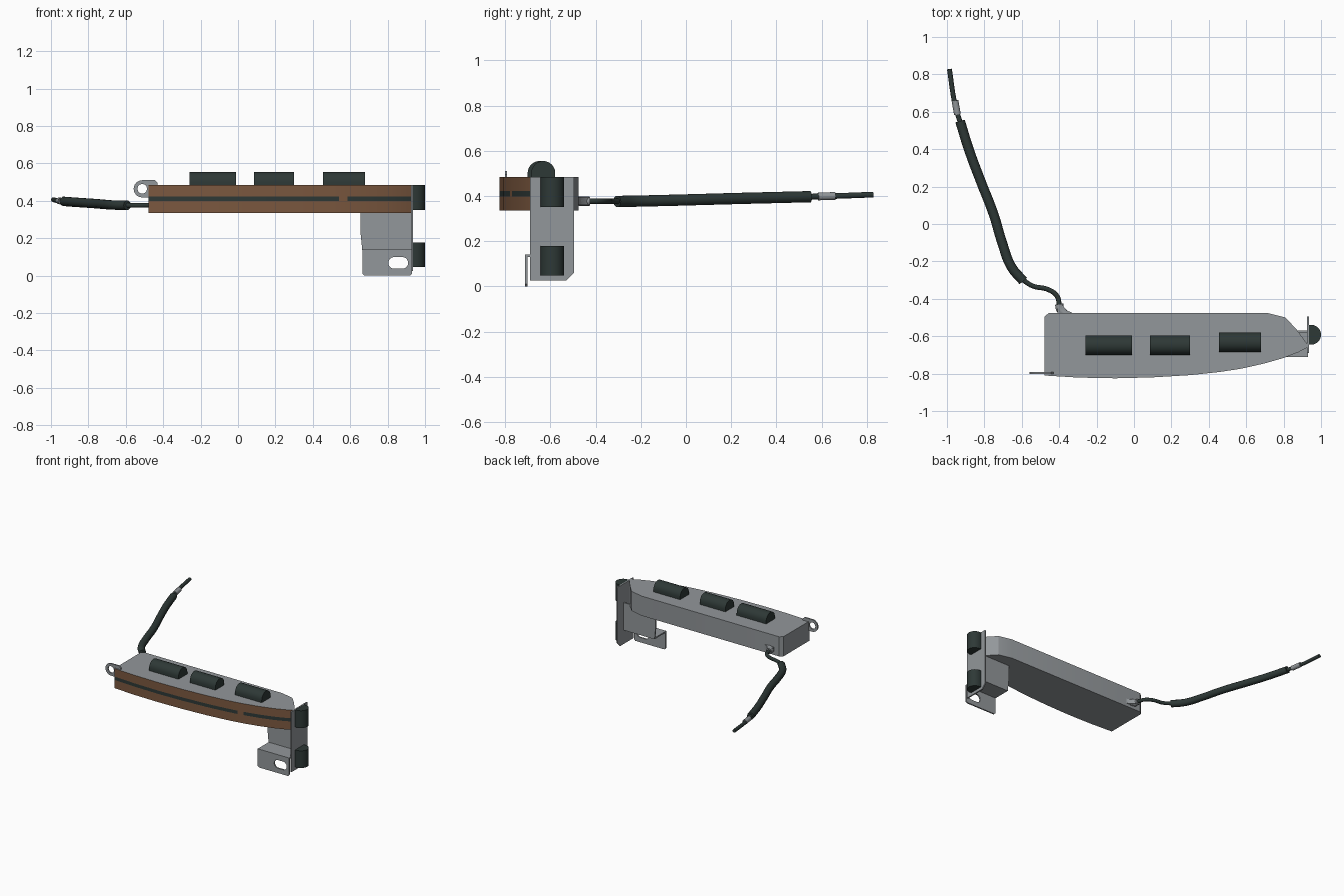
import bpy, bmesh, math
from mathutils import Vector

cube = bpy.data.objects.get("Cube")
if cube:
    bpy.data.objects.remove(cube, do_unlink=True)


def material(name, rgb):
    m = bpy.data.materials.new(name)
    m.use_nodes = True
    m.diffuse_color = (*rgb, 1)
    m.node_tree.nodes["Principled BSDF"].inputs["Base Color"].default_value = (*rgb, 1)
    return m


steel = material("grey steel", (0.29, 0.31, 0.325))
brown = material("brown panel", (0.2, 0.098, 0.05))
dark = material("dark rubber", (0.027, 0.04, 0.037))


def finish(obj, angle=30):
    bpy.ops.object.select_all(action='DESELECT')
    obj.select_set(True)
    bpy.context.view_layer.objects.active = obj
    bpy.ops.object.shade_smooth_by_angle(angle=math.radians(angle))
    return obj


def to_object(name, bm, mats):
    bmesh.ops.recalc_face_normals(bm, faces=bm.faces)
    mesh = bpy.data.meshes.new(name)
    bm.to_mesh(mesh)
    bm.free()
    for m in mats:
        mesh.materials.append(m)
    obj = bpy.data.objects.new(name, mesh)
    bpy.context.collection.objects.link(obj)
    return finish(obj)


def prism(name, axis, lo, hi, mat, *loops):
    """Flat outline (later loops are holes) extruded along an axis."""
    bm = bmesh.new()

    def place(p):
        v = list(p)
        v.insert(axis, lo)
        return bm.verts.new(v)

    for loop in loops:
        vs = [place(p) for p in loop]
        for a, b in zip(vs, vs[1:] + vs[:1]):
            bm.edges.new((a, b))
    bmesh.ops.triangle_fill(bm, edges=bm.edges[:], use_beauty=True)
    out = bmesh.ops.extrude_face_region(bm, geom=bm.faces[:])
    shift = Vector((0, 0, 0))
    shift[axis] = hi - lo
    moved = [g for g in out["geom"] if isinstance(g, bmesh.types.BMVert)]
    bmesh.ops.translate(bm, verts=moved, vec=shift)
    return to_object(name, bm, [mat])


def arc(cx, cy, r, start, end, n=12):
    return [(cx + r * math.cos(math.radians(start + (end - start) * i / n)),
             cy + r * math.sin(math.radians(start + (end - start) * i / n)))
            for i in range(n + 1)]


def slot(cx, cy, half, r):
    return arc(cx + half, cy, r, -90, 90) + arc(cx - half, cy, r, 90, 270)


def tube(name, points, radius, mat):
    curve = bpy.data.curves.new(name, 'CURVE')
    curve.dimensions = '3D'
    curve.bevel_depth = radius
    curve.bevel_resolution = 3
    curve.resolution_u = 6
    curve.use_fill_caps = True
    s = curve.splines.new('BEZIER')
    s.bezier_points.add(len(points) - 1)
    for bp, p in zip(s.bezier_points, points):
        bp.co = p
        bp.handle_left_type = bp.handle_right_type = 'AUTO'
    curve.materials.append(mat)
    obj = bpy.data.objects.new(name, curve)
    bpy.context.collection.objects.link(obj)
    bpy.ops.object.select_all(action='DESELECT')
    obj.select_set(True)
    bpy.context.view_layer.objects.active = obj
    bpy.ops.object.convert(target='MESH')
    return finish(bpy.context.object, 40)


# Body: curved brown front with a dark stripe, steel elsewhere
front = [(-.478, -.81), (-.3, -.821), (-.1, -.825), (.1, -.82), (.3, -.808), (.45, -.792),
         (.54, -.779), (.585, -.771), (.7, -.745), (.8, -.716), (.88, -.685), (.93, -.658)]
back = [(.925, -.64), (.87, -.565), (.81, -.5), (.71, -.475), (-.455, -.475), (-.478, -.495)]
outline = front + back
bm = bmesh.new()
rings = [[bm.verts.new((x, y, z)) for x, y in outline] for z in (.335, .398, .423, .485)]
bm.faces.new(rings[0])
bm.faces.new(rings[-1])
for level in range(3):
    for i in range(len(outline)):
        j = (i + 1) % len(outline)
        f = bm.faces.new((rings[level][i], rings[level][j],
                          rings[level + 1][j], rings[level + 1][i]))
        if j and j < len(front):
            gap = .54 < f.calc_center_median().x < .585
            f.material_index = 2 if level == 1 and not gap else 1
to_object("body", bm, [steel, brown, dark])

# Rubber pads on top of the body
for i, (x0, x1, y) in enumerate([(-.26, -.012, -.648), (.085, .3, -.648), (.455, .68, -.632)]):
    r = .053
    dome = [(y + r, .484)] + arc(y, .502, r, 0, 180) + [(y - r, .484)]
    prism(f"top_pad_{i + 1}", 0, x0, x1, dark, dome)

# End plate with a clipped corner, and its two upright pads
prism("end_plate", 0, .925, .935, steel,
      [(-.69, .025), (-.53, .025), (-.495, .06), (-.495, .485), (-.69, .485)])
for name, z0, z1 in (("lower", .047, .178), ("upper", .352, .484)):
    dome = [(.934, -.645)] + arc(.947, -.592, .053, -90, 90) + [(.934, -.539)]
    prism(f"{name}_end_pad", 2, z0, z1, dark, dome)

# Mounting bracket: rear web, ledge and slotted front flange
prism("bracket_web", 1, -.58, -.57, steel,
      [(.665, .13), (.93, .13), (.93, .34), (.655, .34), (.655, .23)])
prism("bracket_ledge", 2, .13, .14, steel,
      [(.665, -.71), (.93, -.71), (.93, -.57), (.665, -.57)])
prism("bracket_flange", 1, -.712, -.702, steel,
      [(.675, 0), (.92, 0), (.93, .01), (.93, .14), (.665, .14), (.665, .01)],
      slot(.857, .068, .022, .031))

# Hanging tab with a round hole
prism("side_tab", 1, -.802, -.792, steel,
      arc(-.512, .464, .046, 90, 270) + [(-.43, .418), (-.43, .495), (-.445, .51)],
      arc(-.512, .464, .026, 0, 330, 11))

# Cable outlet
prism("outlet_lug", 2, .36, .395, steel,
      [(-.41, -.475), (-.33, -.475), (-.36, -.462), (-.385, -.43), (-.41, -.43)])
tube("outlet_collar", [(-.37, -.48, .377), (-.395, -.455, .377), (-.4, -.428, .377)], .022, steel)

# Cable: thin lead, thick sleeve, crimp and bare tail
tube("cable_lead", [(-.398, -.44, .377), (-.412, -.385, .377), (-.46, -.35, .377),
                    (-.54, -.332, .376), (-.6, -.295, .376)], .013, dark)
tube("cable_sleeve", [(-.592, -.305, .376), (-.655, -.23, .377), (-.705, -.1, .38),
                      (-.75, .05, .384), (-.82, .23, .389), (-.88, .39, .393),
                      (-.93, .55, .397)], .026, dark)
tube("cable_tail", [(-.925, .53, .397), (-.955, .63, .399), (-.987, .828, .406)], .013, dark)
tube("cable_crimp", [(-.944, .585, .398), (-.957, .66, .4)], .018, steel)
